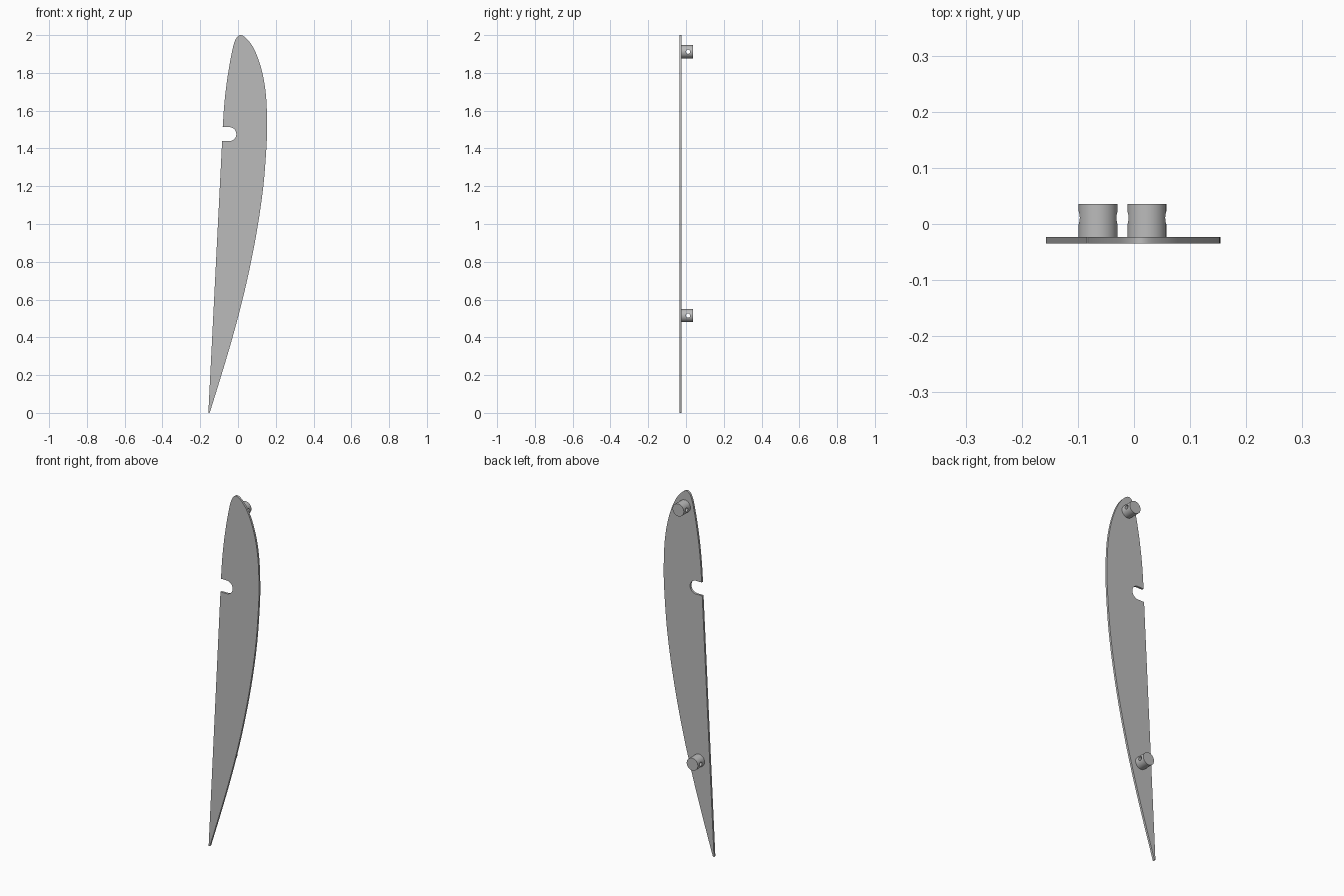
import bpy
import bmesh
from math import sin, cos, pi
from mathutils import Vector

cube = bpy.data.objects.get("Cube")
if cube:
    bpy.data.objects.remove(cube, do_unlink=True)

grey = bpy.data.materials.new("plain grey")
grey.use_nodes = True
grey.diffuse_color = (0.5, 0.5, 0.5, 1)
grey.node_tree.nodes["Principled BSDF"].inputs["Base Color"].default_value = (0.5, 0.5, 0.5, 1)

FRONT, SEAT, BACK = -0.035, -0.023, 0.036


def spline(points, steps=8):
    """Smooth curve through the points (Catmull-Rom)."""
    p = [Vector(q) for q in points]
    p = [2 * p[0] - p[1]] + p + [2 * p[-1] - p[-2]]
    out = []
    for a, b, c, d in zip(p, p[1:], p[2:], p[3:]):
        for i in range(steps):
            t = i / steps
            out.append(0.5 * (2 * b + (c - a) * t + (2 * a - 5 * b + 4 * c - d) * t ** 2
                              + (3 * b - a - 3 * c + d) * t ** 3))
    return out + [p[-2]]


def finish(obj):
    bpy.ops.object.select_all(action='DESELECT')
    obj.select_set(True)
    bpy.context.view_layer.objects.active = obj
    bpy.ops.object.shade_smooth_by_angle()


def cylinder(name, radius, depth, location, rotation, sides=48):
    bpy.ops.mesh.primitive_cylinder_add(vertices=sides, radius=radius, depth=depth,
                                        location=location, rotation=rotation)
    obj = bpy.context.object
    obj.name = name
    obj.data.materials.append(grey)
    return obj


# Blade outline: curved edge from the tip over the nose, then the notch
curved = spline([(-0.15, 0), (-0.088, 0.2), (-0.029, 0.4), (0.024, 0.6), (0.069, 0.8),
                 (0.106, 1.0), (0.134, 1.2), (0.15, 1.4), (0.154, 1.53), (0.148, 1.68),
                 (0.129, 1.8), (0.097, 1.9), (0.06, 1.965), (0.015, 2.0), (-0.016, 1.97),
                 (-0.038, 1.88), (-0.058, 1.76), (-0.072, 1.64), (-0.081, 1.513)])
notch = [Vector((-0.046 + 0.037 * cos(a), 1.476 + 0.037 * sin(a)))
         for a in (pi / 2 - pi * i / 24 for i in range(25))]
outline = curved + notch + [Vector((-0.084, 1.439)), Vector((-0.157, 0))]

# Flat blade
bm = bmesh.new()
face = bm.faces.new([bm.verts.new((v.x, FRONT, v.y)) for v in outline])
moved = bmesh.ops.extrude_face_region(bm, geom=[face])["geom"]
bmesh.ops.translate(bm, vec=(0, SEAT - FRONT, 0),
                    verts=[g for g in moved if isinstance(g, bmesh.types.BMVert)])
bmesh.ops.recalc_face_normals(bm, faces=bm.faces)
mesh = bpy.data.meshes.new("blade")
bm.to_mesh(mesh)
bm.free()
blade = bpy.data.objects.new("blade", mesh)
bpy.context.collection.objects.link(blade)
mesh.materials.append(grey)
finish(blade)

# Two round pegs on the back, each drilled across
for name, x, z in (("upper_peg", 0.023, 1.912), ("lower_peg", -0.064, 0.515)):
    peg = cylinder(name, 0.0345, BACK - SEAT, (x, (BACK + SEAT) / 2, z), (pi / 2, 0, 0))
    drill = cylinder(name + "_drill", 0.011, 0.2, (x, 0.011, z), (0, pi / 2, 0), 24)
    drill.hide_render = True
    drill.hide_set(True)
    hole = peg.modifiers.new("cross_hole", 'BOOLEAN')
    hole.operation = 'DIFFERENCE'
    hole.solver = 'EXACT'
    hole.object = drill
    bpy.context.view_layer.objects.active = peg
    bpy.ops.object.modifier_apply(modifier=hole.name)
    bpy.data.objects.remove(drill, do_unlink=True)
    finish(peg)
